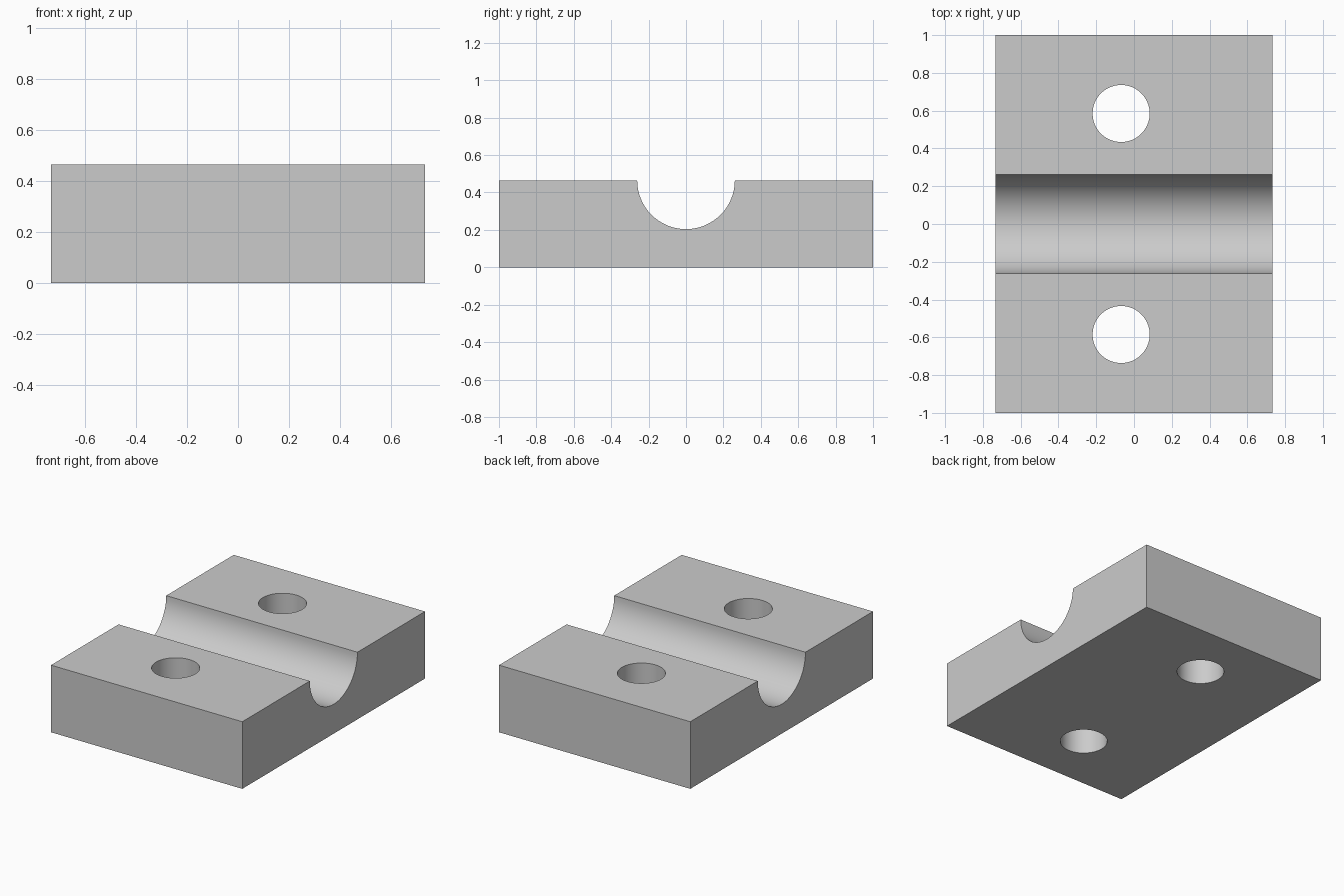
import bpy
import bmesh
import math

cube = bpy.data.objects.get("Cube")
if cube:
    bpy.data.objects.remove(cube, do_unlink=True)

HALF_X, HALF_Y, HEIGHT = 0.733, 1.0, 0.465
GROOVE_R, HOLE_R, HOLE_X, HOLE_Y = 0.261, 0.151, -0.068, 0.585
SEGMENTS = 64

grey = bpy.data.materials.new("plain grey")
grey.use_nodes = True
colour = (0.6, 0.6, 0.6, 1)
grey.diffuse_color = colour
grey.node_tree.nodes["Principled BSDF"].inputs["Base Color"].default_value = colour

# Block profile with a half-round groove, extruded along x
profile = [(-HALF_Y, HEIGHT), (-HALF_Y, 0), (HALF_Y, 0), (HALF_Y, HEIGHT)]
for i in range(SEGMENTS // 2 + 1):
    a = 2 * math.pi * i / SEGMENTS
    profile.append((GROOVE_R * math.cos(a), HEIGHT - GROOVE_R * math.sin(a)))

bm = bmesh.new()
end = bm.faces.new([bm.verts.new((-HALF_X, y, z)) for y, z in profile])
side = bmesh.ops.extrude_face_region(bm, geom=[end])
moved = [v for v in side["geom"] if isinstance(v, bmesh.types.BMVert)]
bmesh.ops.translate(bm, verts=moved, vec=(2 * HALF_X, 0, 0))
bmesh.ops.recalc_face_normals(bm, faces=bm.faces)
mesh = bpy.data.meshes.new("clamp_block")
bm.to_mesh(mesh)
bm.free()
block = bpy.data.objects.new("clamp_block", mesh)
bpy.context.collection.objects.link(block)
mesh.materials.append(grey)

# Two through holes, one on each side of the groove
for name, sign in (("front_hole", -1), ("back_hole", 1)):
    bpy.ops.mesh.primitive_cylinder_add(
        vertices=SEGMENTS, radius=HOLE_R, depth=3 * HEIGHT,
        location=(HOLE_X, sign * HOLE_Y, HEIGHT / 2))
    cutter = bpy.context.object
    cutter.name = name + "_cutter"
    cutter.data.materials.append(grey)
    cut = block.modifiers.new(name, "BOOLEAN")
    cut.operation = "DIFFERENCE"
    cut.solver = "EXACT"
    cut.object = cutter
    bpy.ops.object.select_all(action="DESELECT")
    bpy.context.view_layer.objects.active = block
    block.select_set(True)
    bpy.ops.object.modifier_apply(modifier=name)
    bpy.data.objects.remove(cutter, do_unlink=True)

# Smooth groove and hole walls, sharp block edges
bpy.ops.object.shade_smooth_by_angle(angle=math.radians(30))
